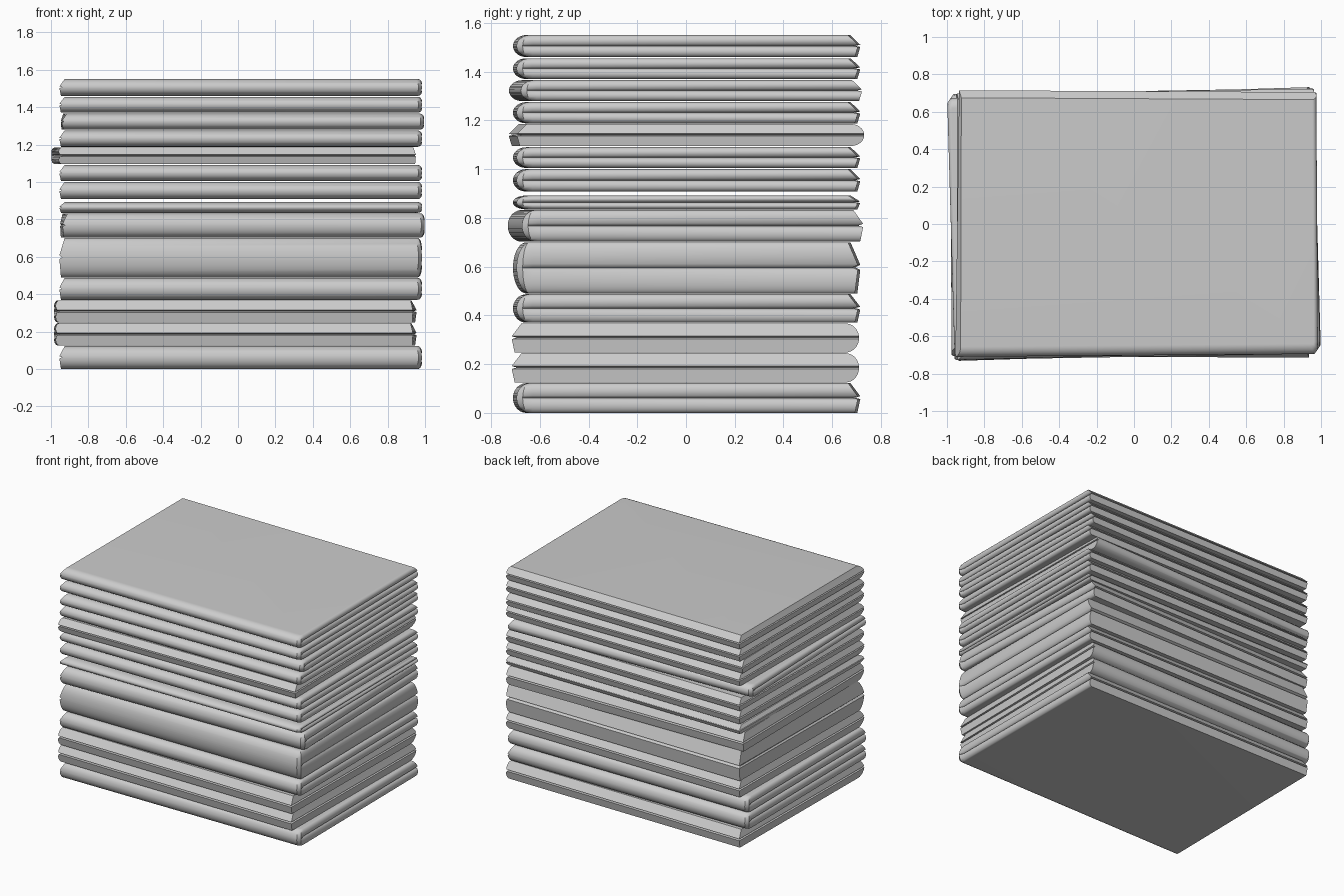
import bpy, bmesh
from math import radians, sin, cos, pi, sqrt
from mathutils import Matrix

cube = bpy.data.objects.get("Cube")
if cube:
    bpy.data.objects.remove(cube, do_unlink=True)

grey = bpy.data.materials.new("plain grey")
grey.use_nodes = True
colour = (0.6, 0.6, 0.6, 1)
grey.diffuse_color = colour
grey.node_tree.nodes["Principled BSDF"].inputs["Base Color"].default_value = colour


def open_edge(t):
    """Inset of the loose edges: slanted upper leaf, slit, upright lower leaf."""
    if t > 0.56:
        return 0.04 * (t - 0.56) / 0.44
    if t > 0.46:
        return 0.02 * (1 - abs(t - 0.51) / 0.05)
    return 0.012 * (0.46 - t) / 0.46


def round_edge(t, depth):
    """Inset of a folded edge with an elliptical bulge."""
    return depth * (1 - sqrt(max(0, 1 - (2 * t - 1) ** 2)))


def double_edge(t):
    """Inset of the side where two folded leaves meet in a crease."""
    half = (2 * t) % 1 if t < 1 else 1
    return round_edge(half, 0.022)


def folded_cloth(name, bottom, top, turn):
    bm = bmesh.new()
    steps = 20
    levels = sorted({0.5 - 0.5 * cos(pi * i / steps) for i in range(steps + 1)}
                    | {0.46, 0.51, 0.56})
    rings = []
    for t in levels:
        front, side = round_edge(t, 0.055), double_edge(t)
        loose = open_edge(t)
        nose = round_edge(t, 0.025)
        outline = [
            (-0.955 + loose * 0.7, -0.71 + front),
            (0.965 - nose, -0.695 + front),
            (0.983 - nose, -0.67 + front * 0.5),
            (0.983 - side, -0.63),
            (0.975 - side, 0.705 - loose),
            (-0.935 + loose * 0.3, 0.715 - loose),
        ]
        z = bottom + (top - bottom) * t
        rings.append([bm.verts.new((x, y, z)) for x, y in outline])
    count = len(rings[0])
    for low, high in zip(rings, rings[1:]):
        for i in range(count):
            j = (i + 1) % count
            bm.faces.new((low[i], low[j], high[j], high[i]))
    bm.faces.new(rings[0][::-1])
    bm.faces.new(rings[-1])
    bm.transform(Matrix.Rotation(radians(turn), 4, "Z"))
    bmesh.ops.recalc_face_normals(bm, faces=bm.faces)
    mesh = bpy.data.meshes.new(name)
    bm.to_mesh(mesh)
    bm.free()
    mesh.materials.append(grey)
    obj = bpy.data.objects.new(name, mesh)
    bpy.context.collection.objects.link(obj)
    bpy.ops.object.select_all(action="DESELECT")
    obj.select_set(True)
    bpy.context.view_layer.objects.active = obj
    bpy.ops.object.shade_smooth_by_angle(angle=radians(35))


# Stack from the floor up: bottom, top, turn in degrees
stack = [
    (0.0, 0.122, 0), (0.125, 0.245, 180), (0.248, 0.367, 180),
    (0.37, 0.487, 0), (0.49, 0.70, 0), (0.703, 0.832, 1.3),
    (0.835, 0.892, 0), (0.908, 1.0, 0), (1.005, 1.09, 0),
    (1.095, 1.185, 181.3), (1.188, 1.275, 0), (1.279, 1.365, 1),
    (1.37, 1.455, 0), (1.46, 1.55, 0),
]
for number, (bottom, top, turn) in enumerate(stack, 1):
    folded_cloth(f"folded_cloth_{number}", bottom, top, turn)
